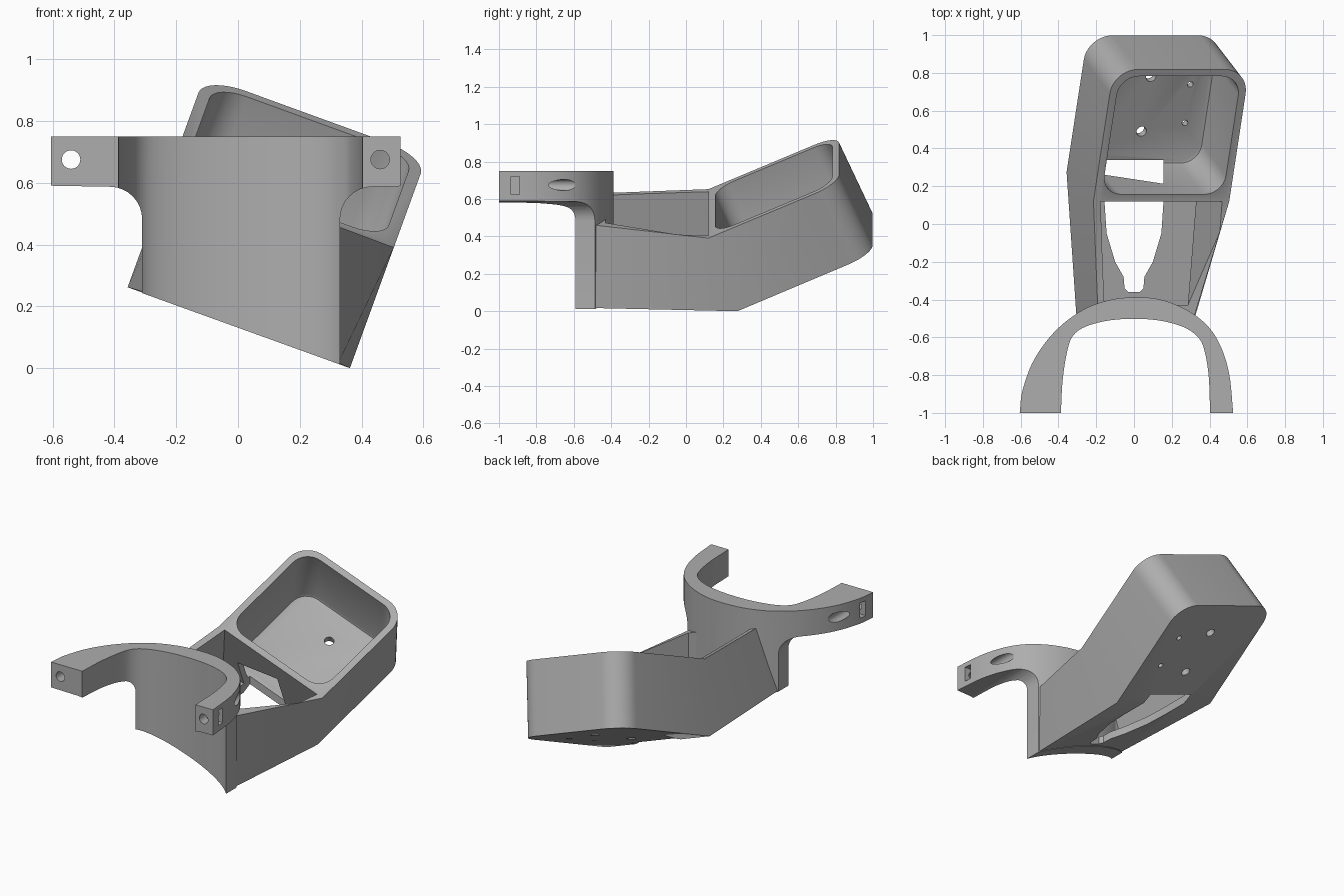
import bpy, bmesh
from math import sin, cos, radians
from mathutils import Vector

if "Cube" in bpy.data.objects:
    bpy.data.objects.remove(bpy.data.objects["Cube"])

COLOUR = (0.42, 0.42, 0.42, 1)
grey = bpy.data.materials.new("plain grey")
grey.use_nodes = True
grey.diffuse_color = COLOUR
grey.node_tree.nodes["Principled BSDF"].inputs["Base Color"].default_value = COLOUR

ROLL, PITCH = radians(20), radians(24)


def rolled(u, y, w):
    """Frame of the body, rolled about y."""
    return Vector((u * cos(ROLL) + w * sin(ROLL), y, w * cos(ROLL) - u * sin(ROLL)))


def tray(u, v, d):
    """Frame of the tray: across, back along the rim, down from the rim."""
    return rolled(u, 0.12 + v * cos(PITCH) + d * sin(PITCH),
                  0.54 + v * sin(PITCH) - d * cos(PITCH))


def loft(name, rings, round_last=0):
    """Closed solid through rings; optionally rounds the two upright edges of the last ring."""
    bm = bmesh.new()
    rows = [[bm.verts.new(p) for p in ring] for ring in rings]
    n = len(rows[0])
    bm.faces.new(rows[0])
    bm.faces.new(rows[-1])
    for a, b in zip(rows, rows[1:]):
        for i in range(n):
            j = (i + 1) % n
            bm.faces.new((a[i], a[j], b[j], b[i]))
    if round_last:
        r = rows[-1]
        edges = [bm.edges.get((r[1], r[2])), bm.edges.get((r[3], r[0]))]
        bmesh.ops.bevel(bm, geom=edges, offset=round_last, segments=10,
                        profile=0.5, affect='EDGES')
    bmesh.ops.recalc_face_normals(bm, faces=bm.faces)
    mesh = bpy.data.meshes.new(name)
    bm.to_mesh(mesh)
    bm.free()
    mesh.materials.append(grey)
    ob = bpy.data.objects.new(name, mesh)
    bpy.context.scene.collection.objects.link(ob)
    return ob


def combine(ob, other, operation):
    """Boolean with a helper solid, taking the first solver that gives a real result."""
    other.hide_render = True
    before = len(ob.data.polygons)
    mod = ob.modifiers.new("cut", 'BOOLEAN')
    mod.operation, mod.object = operation, other
    result = None
    for solver in ('MANIFOLD', 'EXACT', 'FLOAT'):
        mod.solver = solver
        bpy.context.view_layer.update()
        deps = bpy.context.evaluated_depsgraph_get()
        mesh = bpy.data.meshes.new_from_object(ob.evaluated_get(deps))
        if len(mesh.polygons) not in (0, before):
            result = mesh
            break
    ob.modifiers.remove(mod)
    if result:
        result.materials.clear()
        result.materials.append(grey)
        ob.data = result
    bpy.data.objects.remove(other)


def smooth_path(pts, steps=6):
    """Catmull-Rom curve through 2D points."""
    p = [Vector(q) for q in pts]
    p = [2 * p[0] - p[1]] + p + [2 * p[-1] - p[-2]]
    out = []
    for a, b, c, d in zip(p, p[1:], p[2:], p[3:]):
        for k in range(steps):
            t = k / steps
            out.append(0.5 * (2 * b + (c - a) * t + (2 * a - 5 * b + 4 * c - d) * t * t
                              + (3 * b - a - 3 * c + d) * t ** 3))
    return out + [p[-2]]


def arc(cx, cy, r, start, end, n=8):
    angles = [radians(start + (end - start) * i / n) for i in range(n + 1)]
    return [(cx + r * cos(a), cy + r * sin(a)) for a in angles]


def rounded_rect(x0, x1, y0, y1, r):
    return (arc(x1 - r, y1 - r, r, 0, 90) + arc(x0 + r, y1 - r, r, 90, 180)
            + arc(x0 + r, y0 + r, r, 180, 270) + arc(x1 - r, y0 + r, r, 270, 360))


def circle(cx, cy, r):
    return arc(cx, cy, r, 0, 360, 24)[:-1]


# Body shell: twisted neck running into the pitched tray
LEFT, RIGHT, DEPTH, LENGTH = -0.425, 0.34, 0.441, 0.765
front = [Vector((x, -0.485, z)) for x, z in
         ((-0.305, 0.247), (0.325, 0.017), (0.32, 0.46), (-0.19, 0.63))]
bend = [rolled(LEFT, 0.275, 0.124), rolled(RIGHT, 0.275, 0.124),
        tray(RIGHT, 0, 0), tray(LEFT, 0, 0)]
back = [tray(LEFT, LENGTH, DEPTH), tray(RIGHT, LENGTH, DEPTH),
        tray(RIGHT, LENGTH, 0), tray(LEFT, LENGTH, 0)]
body = loft("bracket_body", [front, bend, back], round_last=0.14)

# Tray pocket with a small fillet at its floor
pocket = []
for inset, d in ((0.02, 0.40), (0.006, 0.394), (0, 0.38), (0, -0.15)):
    ring = rounded_rect(-0.385 + inset, 0.30 - inset, 0.04 + inset, 0.725 - inset, 0.11 - inset)
    pocket.append([tray(u, v, d) for u, v in ring])
combine(body, loft("tray_pocket", pocket), 'DIFFERENCE')

# Neck pocket
near = [Vector((x, -0.43, z)) for x, z in
        ((-0.265, 0.28), (0.285, 0.075), (0.285, 0.62), (-0.115, 0.75))]
far = [tray(-0.385, 0, 0.40), tray(0.30, 0, 0.40), tray(0.30, 0, -0.12), tray(-0.385, 0, -0.12)]
combine(body, loft("neck_pocket", [near, far]), 'DIFFERENCE')

# Cable opening through the neck floor and the foot of the tray's front wall
side = [(0.03, -0.36), (0.05, -0.34), (0.055, -0.28), (0.1, -0.2), (0.145, -0.05),
        (0.155, 0.1), (0.155, 0.34)]
opening = side + [(-x, y) for x, y in reversed(side)]
combine(body, loft("cable_opening", [[(x, y, z) for x, y in opening] for z in (-0.1, 0.4)]),
        'DIFFERENCE')

# Mounting holes in the tray floor
for u, v, r in ((-0.055, 0.227, 0.028), (-0.048, 0.544, 0.028),
                (0.183, 0.276, 0.016), (0.18, 0.5, 0.016)):
    drill = loft("mounting_hole", [[tray(a, b, d) for a, b in circle(u, v, r)]
                                   for d in (0.35, 0.5)])
    combine(body, drill, 'DIFFERENCE')

# Clamp: arch outline in plan, trimmed by its front silhouette
outer = smooth_path([(-0.605, -1), (-0.59, -0.88), (-0.53, -0.72), (-0.42, -0.57), (-0.28, -0.46),
                     (-0.14, -0.405), (0, -0.388), (0.14, -0.4), (0.28, -0.455), (0.39, -0.54),
                     (0.46, -0.65), (0.505, -0.8), (0.525, -1)])
inner = smooth_path([(0.403, -1), (0.395, -0.8), (0.37, -0.66), (0.335, -0.595), (0.26, -0.545),
                     (0.14, -0.512), (0, -0.502), (-0.14, -0.512), (-0.26, -0.545),
                     (-0.325, -0.595), (-0.355, -0.68), (-0.378, -0.83), (-0.387, -1)])
clamp = loft("clamp", [[(x, y, z) for x, y in outer + inner] for z in (-0.1, 0.75)])
outline = ([(-0.7, 0.8), (-0.7, 0.592)] + arc(-0.415, 0.482, 0.105, 90, 0)
           + [(-0.31, 0.243), (0.33, 0.012)] + arc(0.435, 0.482, 0.105, 180, 90)
           + [(0.7, 0.592), (0.7, 0.8)])
trim = loft("clamp_trim", [[(x, y, z) for x, z in outline] for y in (-1.1, -0.3)])
combine(clamp, trim, 'INTERSECT')

# Screw holes along the arms and nut slots in their outer sides
for x, x0, x1 in ((-0.54, -0.7, -0.50), (0.46, 0.425, 0.7)):
    hole = loft("screw_hole", [[(cx, y, cz) for cx, cz in circle(x, 0.675, 0.03)]
                               for y in (-1.05, -0.52)])
    combine(clamp, hole, 'DIFFERENCE')
    slot = loft("nut_slot", [[(sx, y, z) for y, z in
                              ((-0.935, 0.625), (-0.89, 0.625), (-0.89, 0.72), (-0.935, 0.72))]
                             for sx in (x0, x1)])
    combine(clamp, slot, 'DIFFERENCE')

# Smooth shading with sharp edges kept
bpy.ops.object.select_all(action='DESELECT')
for part in (body, clamp):
    part.select_set(True)
    bpy.context.view_layer.objects.active = part
bpy.ops.object.shade_smooth_by_angle(angle=radians(30))
